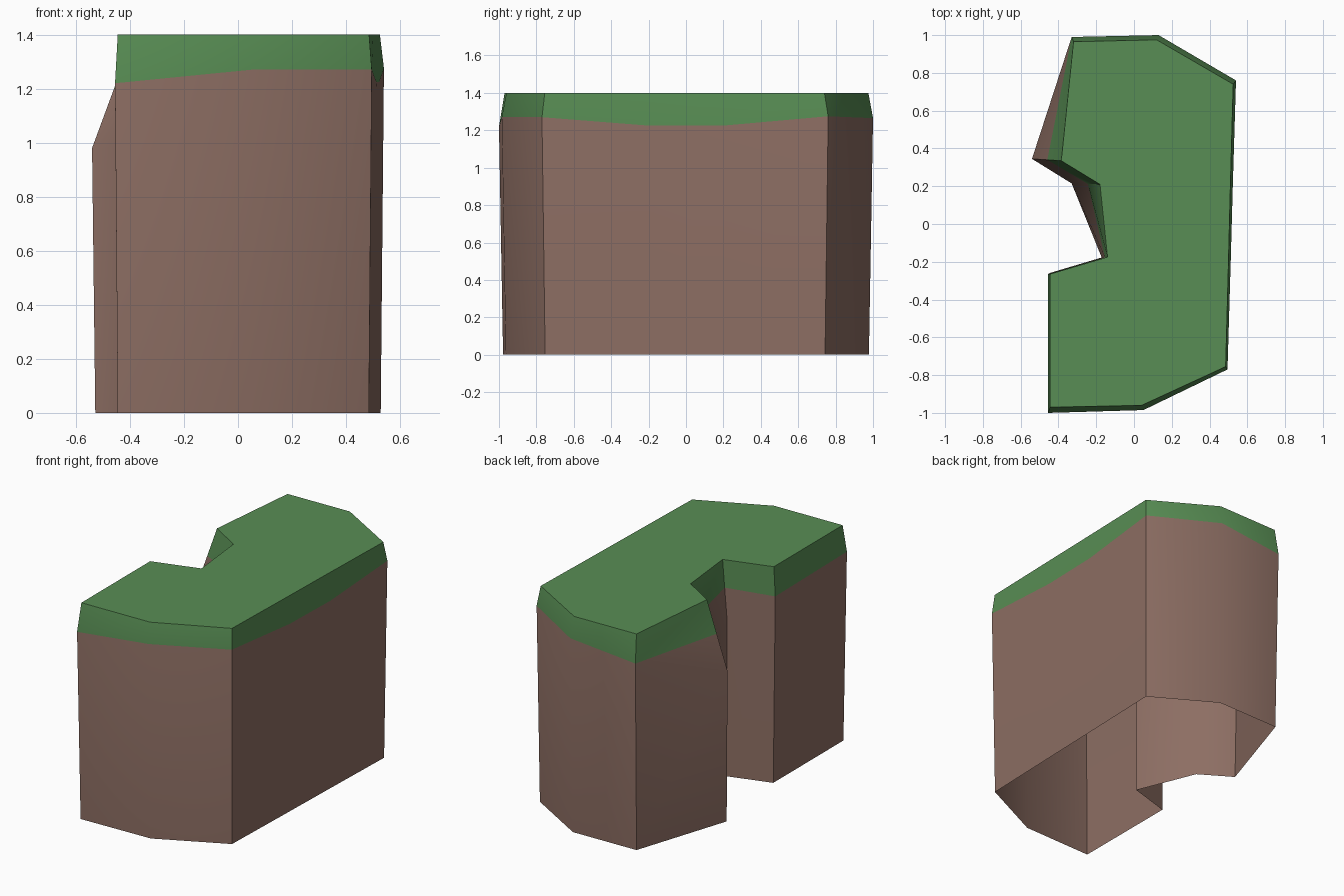
import bpy, bmesh

if "Cube" in bpy.data.objects:
    bpy.data.objects.remove(bpy.data.objects["Cube"])


def material(name, rgb):
    m = bpy.data.materials.new(name)
    m.diffuse_color = (*rgb, 1)
    m.use_nodes = True
    m.node_tree.nodes["Principled BSDF"].inputs["Base Color"].default_value = m.diffuse_color
    return m


# Outline corners, counter-clockwise from above:
# top x, top y, widest x, widest y, height of widest point, height of grass edge
corners = [
    (-0.445, -0.97, -0.455, -1.00, 1.22, 1.22),
    (0.04, -0.96, 0.05, -0.985, 1.27, 1.27),
    (0.485, -0.755, 0.495, -0.77, 1.27, 1.27),
    (0.50, -0.20, 0.512, -0.20, 1.225, 1.225),
    (0.51, 0.20, 0.523, 0.20, 1.225, 1.225),
    (0.525, 0.74, 0.54, 0.76, 1.275, 1.275),
    (0.12, 0.975, 0.13, 1.00, 1.265, 1.265),
    (-0.32, 0.965, -0.33, 0.99, 1.22, 1.22),
    (-0.385, 0.335, -0.54, 0.345, 0.98, 1.20),
    (-0.18, 0.21, -0.33, 0.215, 0.98, 1.22),
    (-0.14, -0.175, -0.17, -0.18, 1.00, 1.22),
    (-0.445, -0.265, -0.455, -0.265, 1.21, 1.21),
]
TOP = 1.4

bm = bmesh.new()
rings = [[], [], [], []]
for tx, ty, wx, wy, wz, gz in corners:
    t = (gz - wz) / (TOP - wz)
    points = [
        (wx * 0.978, wy * 0.978, 0),                       # base
        (wx, wy, wz),                                      # widest
        (wx + (tx - wx) * t, wy + (ty - wy) * t, gz),      # grass edge
        (tx, ty, TOP),                                     # rim
    ]
    for ring, p in zip(rings, points):
        ring.append(bm.verts.new(p))

# Walls: soil below the grass edge, grass above; the base stays open
n = len(corners)
for level in range(3):
    lo, hi = rings[level], rings[level + 1]
    for i in range(n):
        j = (i + 1) % n
        face = bm.faces.new((lo[i], lo[j], hi[j], hi[i]))
        face.material_index = 1 if level == 2 else 0
# Flat grass top
bm.faces.new(rings[3]).material_index = 1
bmesh.ops.remove_doubles(bm, verts=bm.verts[:], dist=0.0005)

mesh = bpy.data.meshes.new("cliff_block")
bm.to_mesh(mesh)
bm.free()
mesh.materials.append(material("soil brown", (0.266, 0.156, 0.125)))
mesh.materials.append(material("grass green", (0.098, 0.270, 0.089)))
cliff = bpy.data.objects.new("cliff_block", mesh)
bpy.context.collection.objects.link(cliff)

# Soft shading on shallow corners, crisp on the rest
bpy.context.view_layer.objects.active = cliff
cliff.select_set(True)
bpy.ops.object.shade_smooth_by_angle(angle=0.73)
